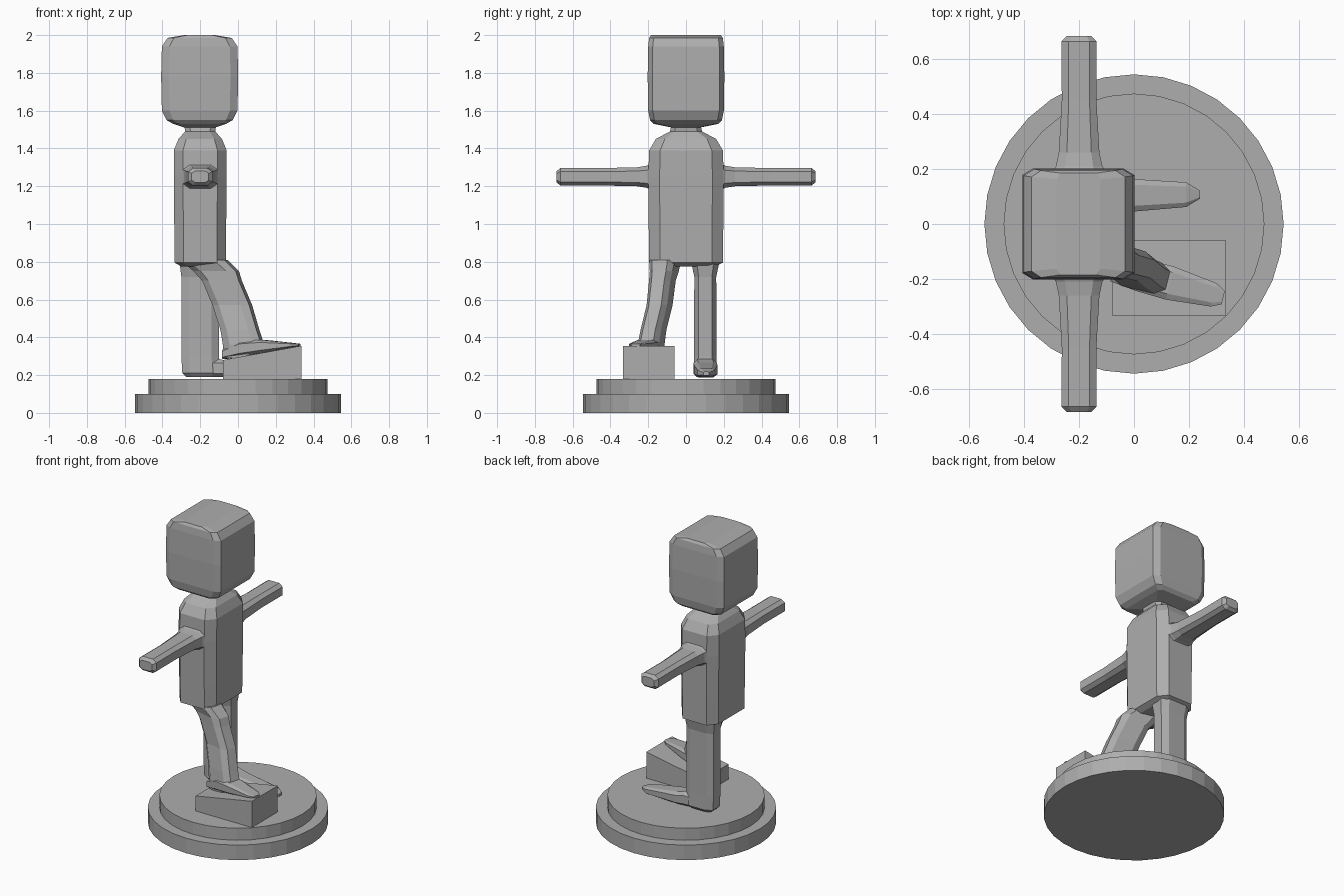
import bpy, bmesh, math
from mathutils import Vector

grey = bpy.data.materials.new("plain_grey")
grey.diffuse_color = (0.42, 0.42, 0.42, 1)


def finish(name, bm):
    bmesh.ops.recalc_face_normals(bm, faces=bm.faces)
    mesh = bpy.data.meshes.new(name)
    bm.to_mesh(mesh)
    bm.free()
    mesh.materials.append(grey)
    obj = bpy.data.objects.new(name, mesh)
    bpy.context.collection.objects.link(obj)
    return obj


def loft(name, rings, u, v, cu=0.3, cv=0.3):
    """Skin chamfered rectangles; each ring is (centre, half size u, half size v)."""
    bm = bmesh.new()
    u, v = Vector(u), Vector(v)
    loops = []
    for c, a, b in rings:
        p, q = a * (1 - cu), b * (1 - cv)
        shape = [(a, -q), (a, q), (p, b), (-p, b), (-a, q), (-a, -q), (-p, -b), (p, -b)]
        loops.append([bm.verts.new(Vector(c) + u * s + v * t) for s, t in shape])
    for lo, hi in zip(loops, loops[1:]):
        for i in range(8):
            j = (i + 1) % 8
            bm.faces.new((lo[i], lo[j], hi[j], hi[i]))
    bm.faces.new(loops[0])
    bm.faces.new(loops[-1])
    return finish(name, bm)


def disc(name, radius, z0, z1):
    bm = bmesh.new()
    bmesh.ops.create_cone(bm, cap_ends=True, segments=32, radius1=radius,
                          radius2=radius, depth=z1 - z0)
    bmesh.ops.translate(bm, verts=bm.verts, vec=(0, 0, (z0 + z1) / 2))
    finish(name, bm)


X, Y, Z = (1, 0, 0), (0, 1, 0), (0, 0, 1)

# Stepped round base
disc("base_lower", 0.545, 0, 0.10)
disc("base_upper", 0.475, 0.10, 0.18)

# Sloped foot block
bm = bmesh.new()
bmesh.ops.create_cube(bm, size=1)
for w in bm.verts:
    right, top = w.co.x > 0, w.co.z > 0
    w.co = (0.335 if right else -0.08, -0.06 if w.co.y > 0 else -0.333,
            (0.355 if right else 0.28) if top else 0.18)
finish("foot_block", bm)

# Head, with its crown rounded mostly front to back
loft("head", [((-0.203, 0, z), a, b) for z, a, b in [
    (1.51, 0.08, 0.07), (1.53, 0.14, 0.17), (1.55, 0.175, 0.19), (1.60, 0.2, 0.2),
    (1.78, 0.204, 0.203), (1.94, 0.2, 0.2), (1.985, 0.17, 0.195), (2.0, 0.08, 0.185)]],
    X, Y, 0.2, 0.12)

# Torso and neck
loft("torso", [((-0.2, 0, z), a, b) for z, a, b in [
    (0.775, 0.10, 0.15), (0.795, 0.135, 0.195), (0.95, 0.137, 0.197), (1.25, 0.14, 0.2),
    (1.39, 0.14, 0.195), (1.45, 0.115, 0.16), (1.49, 0.08, 0.085), (1.53, 0.085, 0.075)]],
    X, Y, 0.35, 0.3)

# Arms, flared at the shoulder
for side, label in ((1, "left"), (-1, "right")):
    loft(label + "_arm", [((-0.2, side * y, z), a, b) for y, z, a, b in [
        (0.17, 1.25, 0.11, 0.075), (0.21, 1.25, 0.085, 0.058), (0.26, 1.25, 0.074, 0.05),
        (0.45, 1.25, 0.063, 0.046), (0.665, 1.25, 0.064, 0.046), (0.685, 1.25, 0.045, 0.03)]],
        X, Z, 0.4, 0.4)

# Straight standing leg and its tapered foot
loft("left_leg", [((x, 0.102, z), a, b) for x, z, a, b in [
    (-0.2, 0.80, 0.11, 0.075), (-0.2, 0.72, 0.1, 0.058), (-0.2, 0.30, 0.1, 0.06),
    (-0.195, 0.21, 0.1, 0.062), (-0.195, 0.19, 0.08, 0.045)]], X, Y, 0.4, 0.4)
loft("left_foot", [((x, y, z), a, b) for x, y, z, a, b in [
    (-0.2, 0.102, 0.235, 0.055, 0.04), (-0.09, 0.102, 0.237, 0.062, 0.047),
    (-0.04, 0.104, 0.228, 0.062, 0.04), (0.19, 0.107, 0.212, 0.045, 0.022),
    (0.24, 0.107, 0.208, 0.015, 0.01)]], Y, Z, 0.35, 0.4)

# Bent leg stepping onto the block
loft("right_leg", [((x, y, z), a, b) for x, y, z, a, b in [
    (-0.18, -0.11, 0.81, 0.12, 0.07), (-0.115, -0.115, 0.75, 0.115, 0.062),
    (-0.085, -0.125, 0.70, 0.1, 0.058), (-0.03, -0.14, 0.57, 0.1, 0.056),
    (0.01, -0.172, 0.44, 0.098, 0.056), (0.03, -0.185, 0.36, 0.105, 0.058),
    (0.0, -0.185, 0.29, 0.075, 0.045)]], (0.97, -0.24, 0), (0.24, 0.97, 0), 0.4, 0.4)
loft("right_foot", [((x, y, z), a, b) for x, y, z, a, b in [
    (-0.075, -0.165, 0.31, 0.045, 0.026), (0.02, -0.185, 0.34, 0.06, 0.042),
    (0.13, -0.215, 0.352, 0.062, 0.035), (0.29, -0.258, 0.359, 0.044, 0.011),
    (0.325, -0.268, 0.36, 0.025, 0.006)]], (0.24, 0.97, 0), Z, 0.35, 0.4)
